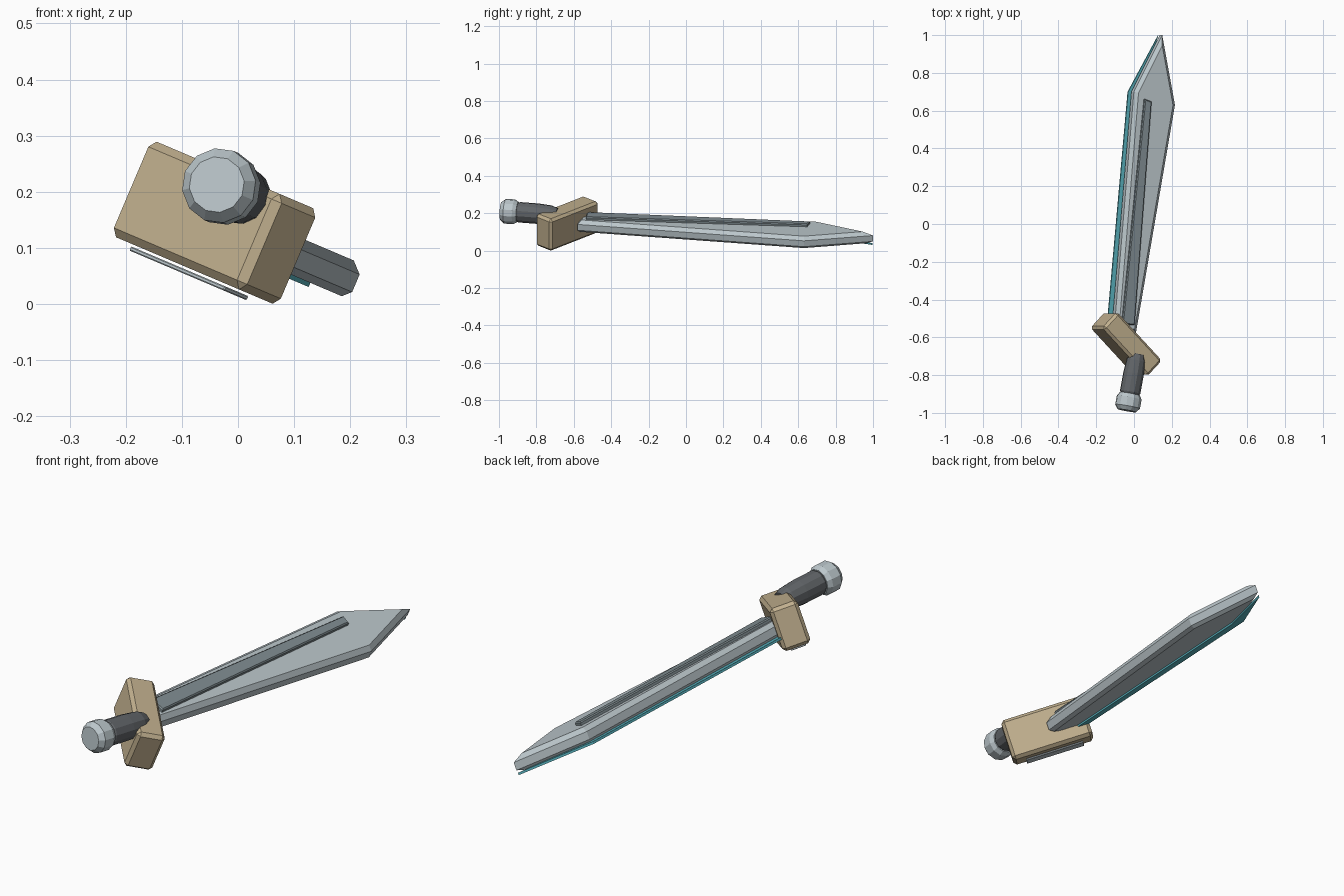
import bpy, bmesh
from math import radians, sin, cos, tau
from mathutils import Matrix, Vector

if "Cube" in bpy.data.objects:
    bpy.data.objects.remove(bpy.data.objects["Cube"])

# The whole sword lies flat in a plane tilted 23 degrees about y
TILT = Matrix.Rotation(radians(23), 4, 'Y')


def material(name, rgb):
    m = bpy.data.materials.new(name)
    m.diffuse_color = (*rgb, 1)
    m.use_nodes = True
    m.node_tree.nodes["Principled BSDF"].inputs["Base Color"].default_value = m.diffuse_color
    return m


STEEL = material("steel", (0.50, 0.57, 0.60))
DARK = material("dark_steel", (0.22, 0.27, 0.29))
GRIP = material("grip_black", (0.12, 0.13, 0.14))
BRONZE = material("bronze", (0.53, 0.43, 0.27))
TEAL = material("teal", (0.10, 0.45, 0.52))


def finish(name, bm, mat, local=Matrix()):
    bmesh.ops.recalc_face_normals(bm, faces=bm.faces)
    bm.transform(TILT @ local)
    me = bpy.data.meshes.new(name)
    bm.to_mesh(me)
    bm.free()
    me.materials.append(mat)
    ob = bpy.data.objects.new(name, me)
    bpy.context.collection.objects.link(ob)
    return ob


def plate(name, outline, low, high, mat, top=0, bottom=0):
    """Extruded outline with chamfered upper and lower rims."""
    bm = bmesh.new()
    face = bm.faces.new([bm.verts.new((x, y, low)) for x, y in outline])
    ext = bmesh.ops.extrude_face_region(bm, geom=[face])
    for v in ext["geom"]:
        if isinstance(v, bmesh.types.BMVert):
            v.co.z = high
    for level, size in ((high, top), (low, bottom)):
        if size:
            rim = [e for e in bm.edges
                   if all(abs(v.co.z - level) < 1e-5 for v in e.verts)]
            bmesh.ops.bevel(bm, geom=rim, offset=size, segments=1,
                            affect='EDGES', clamp_overlap=True)
    return finish(name, bm, mat)


def block(name, size, centre, chamfer, mat):
    """Chamfered box turned 45 degrees in the sword plane."""
    bm = bmesh.new()
    bmesh.ops.create_cube(bm, size=1)
    bmesh.ops.scale(bm, vec=size, verts=bm.verts)
    bmesh.ops.bevel(bm, geom=bm.edges[:], offset=chamfer, segments=1, affect='EDGES')
    return finish(name, bm, mat, Matrix.Translation(centre) @ Matrix.Rotation(radians(-45), 4, 'Z'))


def lathe(name, profile, mat, sides=12):
    """Turned part on the grip axis; profile is (radius, distance from pommel end)."""
    bm = bmesh.new()
    rings = [[bm.verts.new((r * cos(tau * i / sides), r * sin(tau * i / sides), d))
              for i in range(sides)] for r, d in profile]
    for a, b in zip(rings, rings[1:]):
        for i in range(sides):
            j = (i + 1) % sides
            bm.faces.new((a[i], a[j], b[j], b[i]))
    bm.faces.new(rings[0])
    bm.faces.new(rings[-1])
    axis = Vector((0.197, 1, 0)).to_track_quat('Z', 'Y').to_matrix().to_4x4()
    return finish(name, bm, mat, Matrix.Translation((-0.118, -0.988, 0.181)) @ axis)


# Blade, raised strip and teal cutting edge
plate("blade", [(-0.17, -0.555), (-0.046, -0.58), (0.179, 0.63), (0.106, 1.0), (-0.057, 0.70)],
      0.085, 0.152, STEEL, top=0.019, bottom=0.014)
plate("blade_strip", [(-0.137, -0.53), (-0.066, -0.535), (0.032, 0.648), (-0.008, 0.662)],
      0.145, 0.168, DARK, top=0.005)
plate("teal_edge", [(-0.19, -0.54), (-0.15, -0.55), (-0.02, 0.68), (0.104, 0.998), (-0.070, 0.70)],
      0.077, 0.087, TEAL)

# Crossguard with thin plate below it
block("crossguard", (0.365, 0.12, 0.185), (-0.095, -0.636, 0.117), 0.014, BRONZE)
block("guard_plate", (0.26, 0.065, 0.008), (-0.102, -0.638, 0.016), 0.002, STEEL)

# Grip and pommel
lathe("grip", [(0.045, 0.08), (0.055, 0.10), (0.055, 0.20), (0.050, 0.27), (0.038, 0.305)], GRIP)
lathe("pommel", [(0.050, 0), (0.067, 0.022), (0.067, 0.07), (0.055, 0.09)], STEEL)
